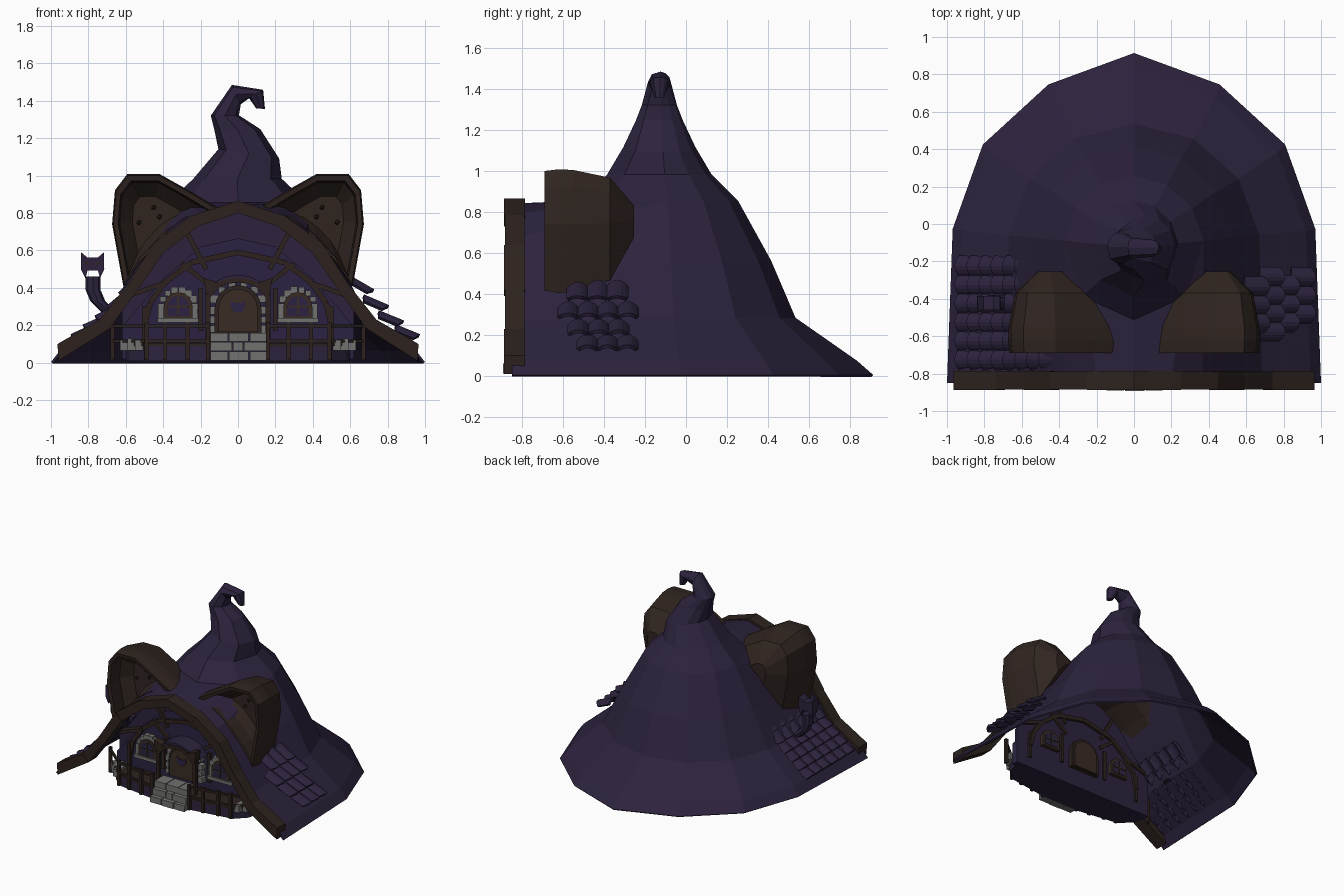
import bpy, bmesh, math, random
from mathutils import Vector

random.seed(4)
if "Cube" in bpy.data.objects:
    bpy.data.objects.remove(bpy.data.objects["Cube"])


def material(name, rgb):
    m = bpy.data.materials.new(name)
    m.use_nodes = True
    m.diffuse_color = (*rgb, 1)
    m.node_tree.nodes["Principled BSDF"].inputs["Base Color"].default_value = (*rgb, 1)
    return m


PURPLE = material("purple cloth", (.026, .0165, .047))
WALL = material("violet plaster", (.025, .0165, .054))
WOOD = material("dark timber", (.026, .0165, .013))
HIDE = material("ear brown", (.029, .018, .0145))
DOOR = material("door wood", (.041, .0245, .018))
STONE = material("grey stone", (.165, .165, .16))


def mesh(name, verts, faces, *mats, thick=0):
    me = bpy.data.meshes.new(name)
    bm = bmesh.new()
    vs = [bm.verts.new(v) for v in verts]
    for f in faces:
        bm.faces.new([vs[i] for i in f])
    bmesh.ops.recalc_face_normals(bm, faces=bm.faces)
    bm.to_mesh(me)
    bm.free()
    for m in mats:
        me.materials.append(m)
    ob = bpy.data.objects.new(name, me)
    bpy.context.collection.objects.link(ob)
    if thick:
        mod = ob.modifiers.new("thickness", 'SOLIDIFY')
        mod.thickness, mod.offset = thick, 0
    return ob


def loft(name, loops, *mats):
    """Skin closed loops of equal length and cap both ends."""
    n = len(loops[0])
    faces = [[k * n + i, k * n + (i + 1) % n, (k + 1) * n + (i + 1) % n, (k + 1) * n + i]
             for k in range(len(loops) - 1) for i in range(n)]
    last = (len(loops) - 1) * n
    faces += [list(range(n)), list(range(last, last + n))]
    return mesh(name, [p for l in loops for p in l], faces, *mats)


def prism(name, pts, y0, y1, mat):
    return loft(name, [[(x, y, z) for x, z in pts] for y in (y0, y1)], mat)


def bar(name, p, q, w, mat, d=None):
    """Square bar from p to q; d is its depth in the second direction."""
    p, q = Vector(p), Vector(q)
    axis = (q - p).normalized()
    ref = Vector((0, 1, 0)) if abs(axis.y) < .9 else Vector((0, 0, 1))
    a = axis.cross(ref).normalized() * w / 2
    b = axis.cross(a).normalized() * (d or w) / 2
    return loft(name, [[c + a + b, c + a - b, c - a - b, c - a + b] for c in (p, q)], mat)


def box(name, x0, x1, y0, y1, z0, z1, mat):
    return prism(name, [(x0, z0), (x1, z0), (x1, z1), (x0, z1)], y0, y1, mat)


def both(half):
    """Mirror a half profile that ends on the centre line."""
    return half + [(-x, z) for x, z in half[-2::-1]]


def arch(cx, z0, r, h, n=8):
    top = [(cx + r * math.cos(math.pi * i / n), z0 + h + r * math.sin(math.pi * i / n))
           for i in range(n + 1)]
    return [(cx + r, z0)] + top + [(cx - r, z0)]


# Roof: a bent cone whose front opens into an arched eave
angles = [math.radians(a) for a in (270, 318, 6, 34, 62, 90, 118, 146, 174, 222)]
# left x, left z, right x, right z, half depth
rings = [(-.97, 0, .97, 0, 1.04), (-.92, .07, .92, .07, .96), (-.67, .28, .67, .28, .66),
         (-.53, .56, .53, .56, .54), (-.37, .85, .37, .85, .38), (-.235, .98, .23, .98, .25),
         (-.1, 1.14, .215, 1.09, .17), (-.12, 1.24, .115, 1.245, .11), (-.14, 1.32, 0, 1.32, .08),
         (-.03, 1.48, .01, 1.385, .05), (.13, 1.455, .06, 1.42, .04), (.14, 1.36, .1, 1.365, .02)]
verts, faces = [], []
for k, (lx, lz, rx, rz, d) in enumerate(rings):
    for i, a in enumerate(angles):
        t = (math.cos(a) + 1) / 2
        pull = .95 if k < 2 and i != 5 else 1
        verts.append((lx + (rx - lx) * t, -.13 + d * pull * math.sin(a), lz + (rz - lz) * t))
for k in range(len(rings) - 1):
    for i in (range(2, 8) if k < 4 else range(10)):
        j = (i + 1) % 10
        faces.append([k * 10 + i, k * 10 + j, k * 10 + 10 + j, k * 10 + 10 + i])
faces.append(list(range(110, 120)))
eave = both([(.995, 0), (.94, .07), (.68, .26), (.51, .48), (.365, .665), (.19, .78), (0, .835)])
chain = [2, 12, 22, 32, 42, 41, 40, 49, 48, 38, 28, 18, 8]
base = len(verts)
verts += [(x, -.85, z) for x, z in eave]
for i in range(12):
    faces.append([chain[i], chain[i + 1], base + i + 1, base + i])
used = sorted({i for f in faces for i in f})
index = {v: i for i, v in enumerate(used)}
mesh("hat_roof", [verts[i] for i in used], [[index[i] for i in f] for f in faces],
     PURPLE, thick=.012)

# Timber arch along the eave, in separate lengths
outer = [(.965, .1), (.74, .23), (.59, .42), (.45, .64), (.25, .785), (0, .865)]
inner = [(.96, .01), (.69, .18), (.535, .39), (.4, .585), (.21, .73), (0, .8)]
for s, side in ((1, "left"), (-1, "right")):
    for i in range(5):
        quad = [outer[i], outer[i + 1], inner[i + 1], inner[i]]
        shift = .004 * (i % 2)
        prism("eave_beam_" + side, [(s * x, z) for x, z in quad], -.888 + shift, -.785 - shift, WOOD)

# Ears with a rounded rim and hollow front
ear = [(.11, .825), (.25, .91), (.42, 1.005), (.59, 1.005), (.655, .92), (.67, .74),
       (.61, .41), (.53, .53), (.4, .67), (.25, .78)]
sections = [(.5, -.5), (.82, -.58), (.86, -.685), (.98, -.69), (1.015, -.62), (1, -.55),
            (.84, -.37), (.27, -.255)]
for s, side in ((1, "left"), (-1, "right")):
    loft("ear_" + side, [[(s * (.46 + (x - .46) * f), y, .77 + (z - .77) * f) for x, z in ear]
                         for f, y in sections], HIDE)
    for x, z in ((.45, .83), (.42, .78), (.53, .75)):
        bpy.ops.mesh.primitive_ico_sphere_add(subdivisions=1, radius=.014, location=(s * x, -.51, z))
        bpy.context.object.name = "ear_stud_" + side
        bpy.context.object.data.materials.append(WOOD)


# Curved roof tiles
def tile(x0, z0, x1, z1, y, w):
    pts = []
    for x, z, cut in ((x0, z0, 0), (x1, z1, .25)):
        for i in range(7):
            v = i / 3 - 1
            k = cut * v * v
            pts.append((x + (x0 - x) * k, y + v * w, z + (z0 - z) * k + .032 * (1 - v * v)))
    mesh("roof_tile", pts, [[i, i + 1, i + 8, i + 7] for i in range(6)], PURPLE, thick=.018)


rows = [(.59, .43, .725, .352, -.53, 3), (.67, .325, .805, .267, -.575, 4),
        (.75, .24, .885, .185, -.525, 3), (.84, .165, .97, .112, -.48, 3)]
for x0, z0, x1, z1, y, n in rows:
    for i in range(n):
        tile(x0, z0, x1, z1, y + .097 * i, .048)


def roof_z(x):
    return .27 - (x - .68) * (.78 if x > .68 else 1.3)


for j in range(6):
    for k in range(8 if j == 5 else 6):
        x = .866 - .064 * k
        tile(-x, roof_z(x) - .022, -x - .09, roof_z(x + .09) + .008, -.225 - .1 * j, .05)

# Bent chimney with a cat head cowl
path = [(-.68, .26), (-.75, .33), (-.775, .39), (-.775, .46)]
loft("chimney_pipe", [[(x + .04 * math.cos(a * math.pi / 4), -.42 + .04 * math.sin(a * math.pi / 4), z)
                       for a in range(8)] for x, z in path], PURPLE)
head = [(-.815, .45), (-.84, .5), (-.838, .59), (-.805, .562), (-.75, .562), (-.717, .59), (-.715, .5),
        (-.738, .45), (-.748, .492), (-.805, .492)]
prism("chimney_cat_head", head, -.46, -.385, PURPLE)
for s in (1, -1):
    bar("chimney_eye", (-.777 + s * .015, -.462, .525), (-.777 + s * .042, -.462, .538), .01, WOOD, .006)

# Front wall below the eave
prism("gable_back", both([(.62, .02), (.62, .3), (.5, .46), (.35, .65), (.18, .765), (0, .805)]),
      -.6, -.58, PURPLE)
prism("front_wall", both([(.62, .02), (.62, .19), (.53, .3), (.39, .46), (.2, .62), (0, .665)]),
      -.63, -.59, WALL)
rib = both([(.5, .2), (.47, .32), (.39, .43), (.25, .535), (0, .59)])
for (x, z), (u, w) in zip(rib, rib[1:]):
    bar("wall_rib", (x, -.605, z), (u, -.605, w), .03, WOOD, .09)
for s in (1, -1):
    for a, b in (((.17, .5), (.27, .69)), ((.16, .42), (.3, .53)), ((.38, .43), (.58, .36)),
                 ((.2, .17), (.2, .4)), ((.5, .1), (.5, .3))):
        bar("wall_brace", (s * a[0], -.61, a[1]), (s * b[0], -.61, b[1]), .025, WOOD, .09)


# Stone surround: loose blocks along an arch
def surround(name, cx, z0, r, h, y, size):
    pts = arch(cx, z0, r, h, 7)
    pts = [pts[0], (cx + r, z0 + h * .5)] + pts[1:-1] + [(cx - r, z0 + h * .5), pts[-1]]
    for x, z in pts:
        w = size * random.uniform(.8, 1.1)
        box(name, x - w / 2, x + w / 2, y - .03, y + .03, z - w / 2, z + w / 2, STONE)


# Windows
for s, side in ((1, "left"), (-1, "right")):
    cx = .32 * s
    surround("window_stone_" + side, cx, .25, .09, .05, -.64, .035)
    box("window_sill_" + side, cx - .11, cx + .11, -.69, -.6, .215, .24, STONE)
    prism("window_frame_" + side, arch(cx, .235, .077, .065), -.68, -.55, DOOR)
    for y in (-.68, -.55):
        prism("window_glass_" + side, arch(cx, .25, .057, .05), y - .004, y + .004, WALL)
        bar("window_mullion_" + side, (cx, y, .25), (cx, y, .355), .01, DOOR, .018)
        bar("window_crossbar_" + side, (cx - .057, y, .3), (cx + .057, y, .3), .01, DOOR, .018)

# Door with stone arch, cat shaped plate and eared canopy
surround("door_stone", 0, .18, .14, .1, -.65, .04)
prism("door_frame", arch(0, .16, .125, .13), -.69, -.55, WOOD)
prism("door_leaf", arch(0, .165, .105, .125), -.705, -.54, DOOR)
prism("door_cat_plate", both([(.02, .27), (.038, .295), (.038, .335), (.018, .318), (0, .318)]),
      -.712, -.703, WALL)
hood = both([(.175, .37), (.12, .435), (.06, .462), (0, .47)])
lower = both([(.155, .36), (.11, .41), (.06, .435), (0, .44)])
prism("door_canopy", hood + lower[::-1], -.775, -.6, PURPLE)
for (x, z), (u, w) in zip(lower, lower[1:]):
    bar("canopy_trim", (x, -.77, z), (u, -.77, w), .025, WOOD)
for s in (1, -1):
    prism("canopy_ear", [(s * .1, .425), (s * .185, .455), (s * .17, .36)], -.79, -.73, WOOD)
    bar("canopy_post", (s * .16, -.765, .1), (s * .16, -.765, .38), .025, WOOD)

# Porch deck: a shallow strip in front of the wall
deck = [(.6, -.62), (.58, -.7), (.5, -.78), (.16, -.83)]
plan = deck + [(-x, y) for x, y in deck[::-1]]
loft("porch_base", [[(x, y, z) for x, y in plan] for z in (.01, .09)], PURPLE)
loft("porch_floor", [[(x * 1.01, y - .006, z) for x, y in plan] for z in (.09, .105)], WOOD)

# Railings
posts = [(.16, -.84), (.27, -.825), (.39, -.805), (.49, -.79), (.67, -.64)]
for s in (1, -1):
    for x, y in posts:
        bar("rail_post", (s * x, y, .015), (s * x, y, .215), .022, WOOD)
    for (x, y), (u, v) in zip(posts, posts[1:]):
        for z in (.115, .195):
            bar("hand_rail", (s * x, y, z), (s * u, v, z), .016, WOOD)
    for i in range(3):
        x = s * (.53 + .04 * i)
        box("footing_stone", x - .022, x + .022, -.775 + .04 * i, -.64, .065, .122 + .008 * (i % 2), STONE)

# Stone steps, each made of uneven slabs
for k in range(3):
    cuts = [-.15, -.05 + .02 * (k % 2), .06 - .03 * (k % 2), .155]
    for a, b in zip(cuts, cuts[1:]):
        box("stone_step", a + .003, b - .003, -.9 + .03 * k + random.uniform(0, .012), -.72,
            .012 + .05 * k, .06 + .05 * k, STONE)
